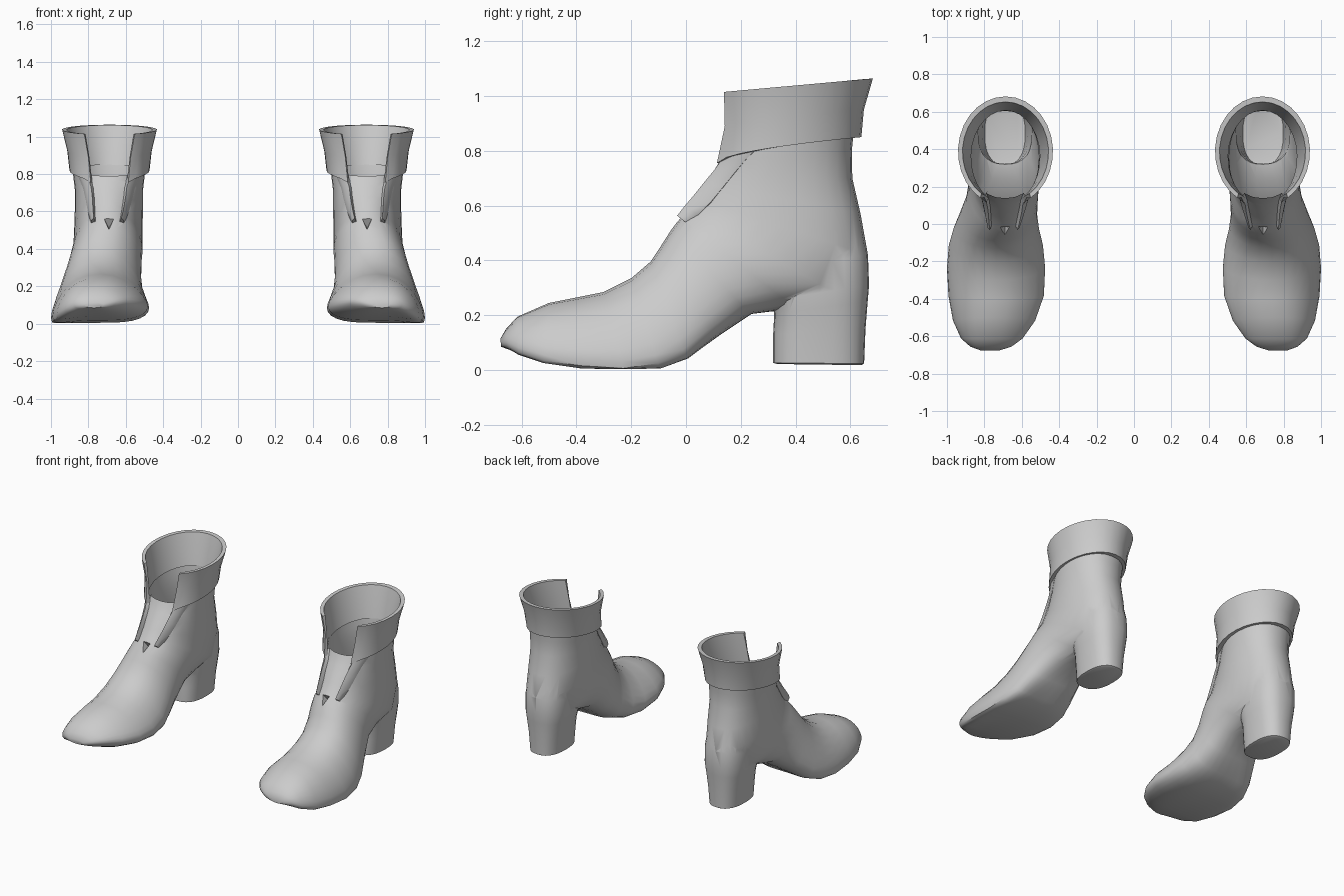
import bpy, bmesh, math
from mathutils import Vector

if "Cube" in bpy.data.objects:
    bpy.data.objects.remove(bpy.data.objects["Cube"])

CX = -0.69          # centre line of the left boot
N = 28              # points around a ring

grey = bpy.data.materials.new("boot_grey")
grey.diffuse_color = (0.6, 0.6, 0.6, 1)
grey.use_nodes = True
grey.node_tree.nodes["Principled BSDF"].inputs["Base Color"].default_value = grey.diffuse_color


def spow(value, e):
    return math.copysign(abs(value) ** e, value)


def make_object(name, bm):
    bmesh.ops.recalc_face_normals(bm, faces=bm.faces)
    me = bpy.data.meshes.new(name)
    bm.to_mesh(me)
    bm.free()
    ob = bpy.data.objects.new(name, me)
    bpy.context.collection.objects.link(ob)
    me.materials.append(grey)
    return ob


def loft(name, rings):
    """Skin equal-length rings and cap both ends."""
    bm = bmesh.new()
    rows = [[bm.verts.new(p) for p in r] for r in rings]
    n = len(rows[0])
    for a, b in zip(rows, rows[1:]):
        for i in range(n):
            j = (i + 1) % n
            bm.faces.new((a[i], a[j], b[j], b[i]))
    bm.faces.new(rows[0])
    bm.faces.new(rows[-1])
    return make_object(name, bm)


def activate(ob):
    bpy.ops.object.select_all(action='DESELECT')
    ob.select_set(True)
    bpy.context.view_layer.objects.active = ob


def combine(ob, other, operation):
    """Apply a boolean with another part and discard that part."""
    mod = ob.modifiers.new("join", 'BOOLEAN')
    mod.object, mod.operation, mod.solver = other, operation, 'EXACT'
    activate(ob)
    bpy.ops.object.modifier_apply(modifier=mod.name)
    bpy.data.objects.remove(other)


def finish(ob, angle=40):
    """Smooth shading and the mirrored second boot."""
    activate(ob)
    bpy.ops.object.shade_smooth_by_angle(angle=math.radians(angle))
    ob.modifiers.new("pair", 'MIRROR').use_mirror_merge = False


def section_point(sec, a, grow=0.0):
    """Point on a slanted section; a = 0 at the sole/back, pi at the instep/front."""
    yt, zt, yb, zb, xl, xr, p = sec
    u = spow(math.sin(a), 0.88)
    v = ((1 - math.cos(a)) / 2) ** p
    tilt = 0.033 * min(1, p - 1) * u ** 3 * (1 - v)
    u *= 1 + grow / 0.18
    v += grow * 2 * (2 * v - 1)
    return Vector(((xl + xr) / 2 + u * (xr - xl) / 2, yb + (yt - yb) * v,
                   max(0.003, zb + (zt - zb) * v + tilt)))


# Boot body: sections (top y, top z, bottom y, bottom z, left x, right x, sole flatness)
sections = [
    (-.677, .115, -.675, .085, -.82, -.72, 1.0),
    (-.657, .150, -.655, .078, -.875, -.655, 1.3),
    (-.615, .195, -.610, .062, -.925, -.595, 1.8),
    (-.500, .245, -.520, .038, -.968, -.528, 2.3),
    (-.400, .265, -.380, .018, -.992, -.482, 2.4),
    (-.300, .285, -.220, .005, -1.00, -.475, 2.4),
    (-.200, .335, -.090, .016, -.990, -.487, 2.3),
    (-.130, .395, .010, .048, -.965, -.508, 2.0),
    (-.090, .455, .120, .125, -.930, -.518, 1.6),
    (-.055, .510, .240, .205, -.900, -.515, 1.25),
    (-.022, .555, .400, .225, -.885, -.510, 1.0),
    (.005, .590, .600, .250, -.880, -.510, 1.0),
    (.033, .630, .664, .420, -.875, -.510, 1.0),
    (.067, .680, .637, .570, -.872, -.508, 1.0),
    (.102, .728, .607, .700, -.872, -.508, 1.0),
    (.125, .765, .605, .800, -.880, -.500, 1.0),
    (.138, .790, .612, .870, -.885, -.495, 1.0),
]
body = loft("boot_body", [[section_point(s, 2 * math.pi * i / N) for i in range(N)]
                          for s in sections])

# Block heel blending up into the back: (front z, back z, front y, back y, half width)
heel_levels = [(.022, .018, .335, .640, .095), (.026, .024, .318, .650, .108),
               (.13, .15, .318, .655, .120), (.205, .25, .322, .663, .134),
               (.255, .310, .310, .668, .143), (.36, .42, .300, .664, .146),
               (.48, .52, .300, .638, .136), (.60, .62, .300, .590, .110)]
heel_rings = []
for zf, zb, yf, yb, hw in heel_levels:
    ring = []
    for i in range(N):
        a = 2 * math.pi * i / N
        y = (yf + yb) / 2 - spow(math.cos(a), .8) * (yb - yf) / 2
        ring.append((CX + spow(math.sin(a), .8) * hw, y, zf + (zb - zf) * (y - yf) / (yb - yf)))
    heel_rings.append(ring)
combine(body, loft("block_heel", heel_rings), 'UNION')

# Lapels beside the front opening, tapering down from the cuff
for side in (1, -1):
    rings = []
    for k, s in enumerate(sections[10:17]):
        f = k / 6
        a_in = math.pi - side * math.asin(.30 + .17 * f)
        a_out = math.pi - side * math.asin(.42 + .46 * f)
        mid = (a_in + a_out) / 2
        rings.append([section_point(s, a_in, -.012), section_point(s, a_in, .025),
                      section_point(s, mid, .018), section_point(s, a_out, .001),
                      section_point(s, a_out, -.012)])
    combine(body, loft("lapel", rings), 'UNION')

# Small triangular notch under the front opening
bm = bmesh.new()
for p in [(CX - .028, -.018, .565), (CX + .028, -.018, .565), (CX, -.09, .50),
          (CX, .015, .51), (CX - .03, -.10, .565), (CX + .03, -.10, .565)]:
    bm.verts.new(p)
bmesh.ops.convex_hull(bm, input=bm.verts)
combine(body, make_object("notch_cutter", bm), 'DIFFERENCE')

# Open the top so the boot is a hollow shell down into the heel
bm = bmesh.new()
bm.from_mesh(body.data)
lid = [f for f in bm.faces
       if all(abs(v.co.z - .79 - (v.co.y - .138) * .08 / .474) < .001 for v in f.verts)]
bmesh.ops.delete(bm, geom=lid, context='FACES')
bm.to_mesh(body.data)
bm.free()
finish(body)

# Folded cuff, open at the front:
# (half width, centre y, half depth, opening angle, front z, back z, curve of the edge)
cuff_profile = [
    (.214, .360, .280, 28, .755, .850, .55),
    (.226, .377, .272, 30, .890, .950, .8),
    (.254, .388, .294, 32, 1.015, 1.064, 1),
    (.230, .385, .268, 34, 1.015, 1.062, 1),
    (.203, .370, .257, 32, .890, .950, .8),
    (.184, .357, .250, 30, .755, .850, .55),
]
cuff_rings = []
STEPS = 24
for k in range(STEPS + 1):
    ring = []
    for hw, cy, hd, opening, zf, zb, e in cuff_profile:
        o = math.radians(opening)
        a = o + (2 * math.pi - 2 * o) * k / STEPS
        t = (math.cos(o) - math.cos(a)) / (math.cos(o) + 1)
        ring.append((CX + .003 + hw * math.sin(a), cy - hd * math.cos(a),
                     zf + (zb - zf) * max(0, t) ** e))
    cuff_rings.append(ring)
finish(loft("cuff", cuff_rings))
